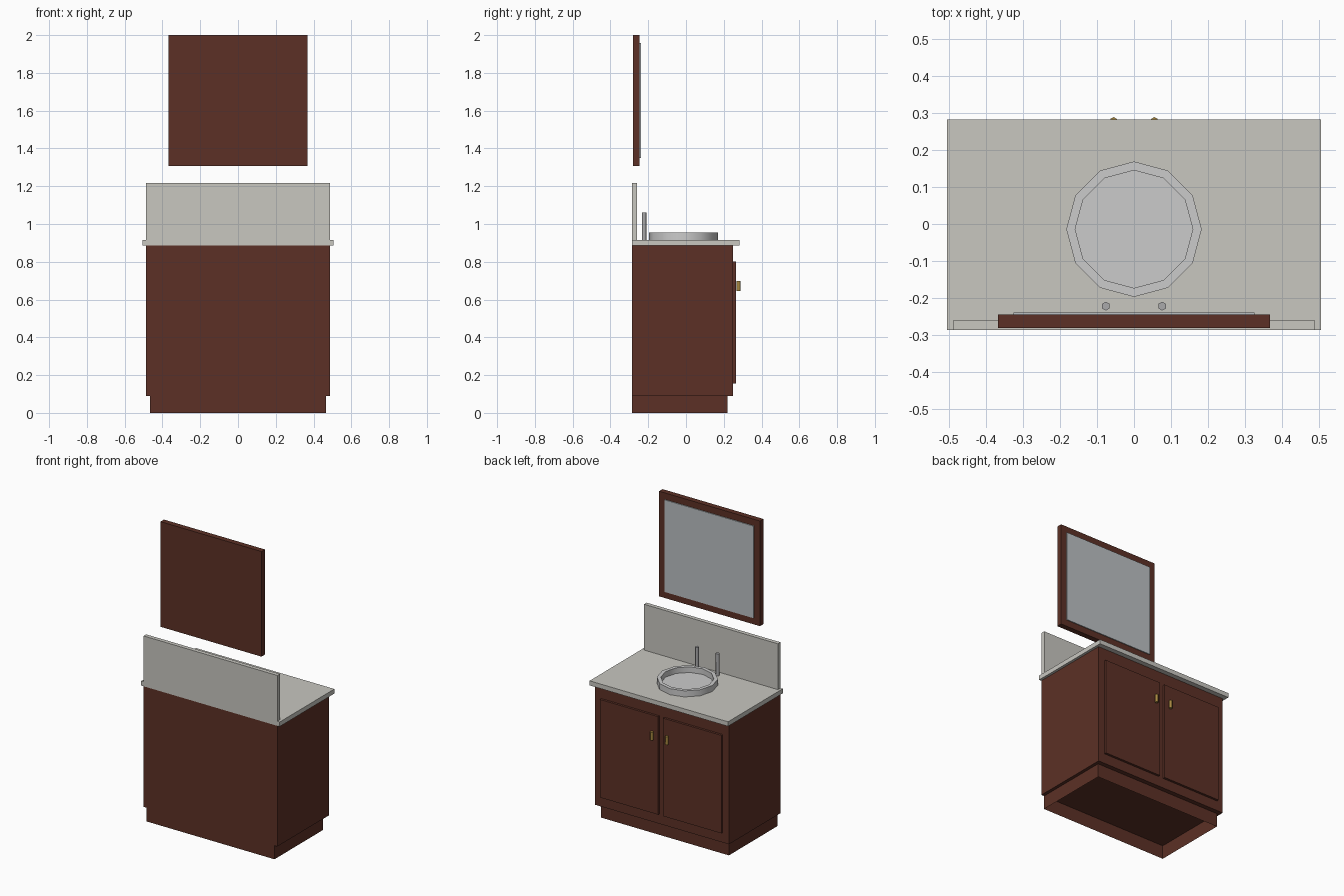
import bpy, bmesh, math

if "Cube" in bpy.data.objects:
    bpy.data.objects.remove(bpy.data.objects["Cube"])


def material(name, rgb):
    m = bpy.data.materials.new(name)
    m.diffuse_color = (*rgb, 1)
    m.use_nodes = True
    m.node_tree.nodes["Principled BSDF"].inputs["Base Color"].default_value = m.diffuse_color
    return m


WOOD = material("dark_wood", (0.107, 0.030, 0.019))
STONE = material("stone", (0.58, 0.57, 0.53))
CERAMIC = material("ceramic", (0.65, 0.65, 0.62))
GLASS = material("mirror_glass", (0.50, 0.53, 0.55))
STEEL = material("steel", (0.40, 0.40, 0.41))
BRASS = material("brass", (0.38, 0.24, 0.05))


def finish(name, bm, mat, smooth=None):
    bmesh.ops.recalc_face_normals(bm, faces=bm.faces)
    me = bpy.data.meshes.new(name)
    bm.to_mesh(me)
    bm.free()
    me.materials.append(mat)
    ob = bpy.data.objects.new(name, me)
    bpy.context.collection.objects.link(ob)
    if smooth:
        bpy.ops.object.select_all(action='DESELECT')
        ob.select_set(True)
        bpy.context.view_layer.objects.active = ob
        bpy.ops.object.shade_smooth_by_angle(angle=math.radians(smooth))
    return ob


def box(name, x, y, z, mat, open_ends=False):
    """Box from (min, max) pairs; open_ends drops top and bottom."""
    bm = bmesh.new()
    bmesh.ops.create_cube(bm, size=1)
    for v in bm.verts:
        v.co = [lo + (hi - lo) * (c + 0.5) for c, (lo, hi) in zip(v.co, (x, y, z))]
    if open_ends:
        bm.normal_update()
        ends = [f for f in bm.faces if abs(f.normal.z) > 0.5]
        bmesh.ops.delete(bm, geom=ends, context='FACES_ONLY')
    return finish(name, bm, mat)


def turned(name, profile, sides, centre, mat, smooth):
    """Revolve (radius, z) points about a vertical axis and cap both ends."""
    bm = bmesh.new()
    rings = []
    for r, z in profile:
        angles = [math.pi / 2 + 2 * math.pi * i / sides for i in range(sides)]
        rings.append([bm.verts.new((centre[0] + r * math.cos(a),
                                    centre[1] + r * math.sin(a), z)) for a in angles])
    for a, b in zip(rings, rings[1:]):
        for i in range(sides):
            j = (i + 1) % sides
            bm.faces.new((a[i], a[j], b[j], b[i]))
    bm.faces.new(rings[0])
    bm.faces.new(rings[-1])
    return finish(name, bm, mat, smooth)


BACK = -0.287

# Cabinet with a recessed plinth, open underneath
box("plinth", (-0.467, 0.467), (BACK, 0.22), (0, 0.09), WOOD, open_ends=True)
box("cabinet", (-0.488, 0.488), (BACK, 0.25), (0.09, 0.885), WOOD)

# Stone top and splashback
box("countertop", (-0.505, 0.505), (BACK, 0.283), (0.885, 0.915), STONE)
box("splashback", (-0.488, 0.488), (BACK, -0.26), (0.915, 1.217), STONE)

# Basin: a raised ring with a floor just above the counter
turned("basin", [(0.183, 0.915), (0.183, 0.955), (0.159, 0.955), (0.159, 0.918)],
       12, (0, -0.014), CERAMIC, 40)

# Paired doors, handles and taps
for side, s in (("left", -1), ("right", 1)):
    box(f"door_{side}", sorted((s * 0.018, s * 0.443)), (0.25, 0.265), (0.156, 0.802), WOOD)
    turned(f"handle_{side}", [(0.0105, 0.645), (0.0105, 0.698)], 6,
           (s * 0.055, 0.2785), BRASS, 65)
    turned(f"tap_{side}", [(0.012, 0.915), (0.012, 1.06)], 6,
           (s * 0.076, -0.222), STEEL, 65)

# Wall mirror
box("mirror_frame", (-0.368, 0.368), (-0.281, -0.245), (1.307, 2.0), WOOD)
box("mirror_glass", (-0.325, 0.325), (-0.246, -0.239), (1.35, 1.957), GLASS)
